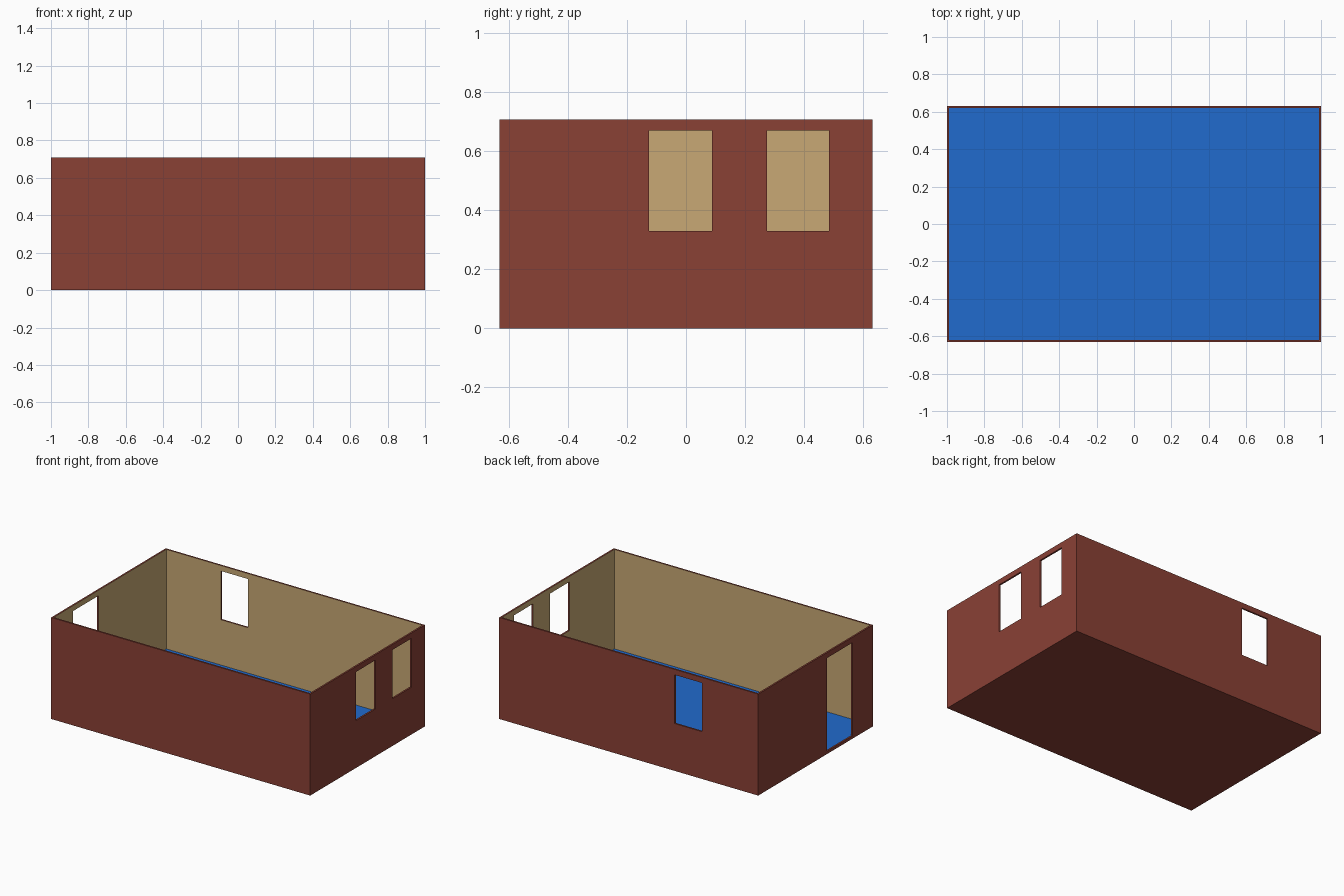
import bpy

cube = bpy.data.objects.get("Cube")
if cube:
    bpy.data.objects.remove(cube, do_unlink=True)

X, Y, H = 1.0, 0.632, 0.708      # half length, half width, height
T = 0.012                        # wall thickness
FLOOR = 0.014                    # floor level
SILL, HEAD = 0.33, 0.67          # window bottom and top


def material(name, rgb):
    mat = bpy.data.materials.new(name)
    mat.use_nodes = True
    mat.diffuse_color = (*rgb, 1)
    mat.node_tree.nodes["Principled BSDF"].inputs["Base Color"].default_value = (*rgb, 1)
    return mat


brick = material("brick red", (0.254, 0.052, 0.036))
plaster = material("tan plaster", (0.578, 0.397, 0.178))
blue = material("blue floor", (0.015, 0.145, 0.61))


def box(name, low, high):
    bpy.ops.mesh.primitive_cube_add(size=1)
    obj = bpy.context.object
    obj.name = name
    for v in obj.data.vertices:
        v.co = [b if c > 0 else a for c, a, b in zip(v.co, low, high)]
    return obj


def cut(target, low, high):
    cutter = box("cutter", low, high)
    cutter.hide_render = True
    mod = target.modifiers.new("opening", 'BOOLEAN')
    mod.operation = 'DIFFERENCE'
    mod.solver = 'EXACT'
    mod.object = cutter
    bpy.context.view_layer.objects.active = target
    bpy.ops.object.modifier_apply(modifier=mod.name)
    bpy.data.objects.remove(cutter, do_unlink=True)


# Open-topped shell
walls = box("walls", (-X, -Y, 0), (X, Y, H))
cut(walls, (T - X, T - Y, 0.01), (X - T, Y - T, H + 0.1))

# Two windows in the +x wall
for y0, y1 in ((-0.125, 0.088), (0.275, 0.485)):
    cut(walls, (X - 0.1, y0, SILL), (X + 0.1, y1, HEAD))

# One window in the back wall
cut(walls, (-0.565, Y - 0.1, SILL), (-0.355, Y + 0.1, HEAD))

# Doorway in the -x wall
cut(walls, (-X - 0.1, -0.41, 0.02), (-X + 0.1, -0.125, HEAD))

# Brick outside, plaster on the inner wall faces
walls.data.materials.clear()
walls.data.materials.append(brick)
walls.data.materials.append(plaster)
for face in walls.data.polygons:
    c, n = face.center, face.normal
    inner_x = abs(abs(c.x) - (X - T)) < 0.001 and n.x * c.x < -0.5
    inner_y = abs(abs(c.y) - (Y - T)) < 0.001 and n.y * c.y < -0.3
    face.material_index = 1 if inner_x or inner_y else 0

# Floor covering
floor = box("floor", (T - X, T - Y, 0.009), (X - T, Y - T, FLOOR))
floor.data.materials.append(blue)
